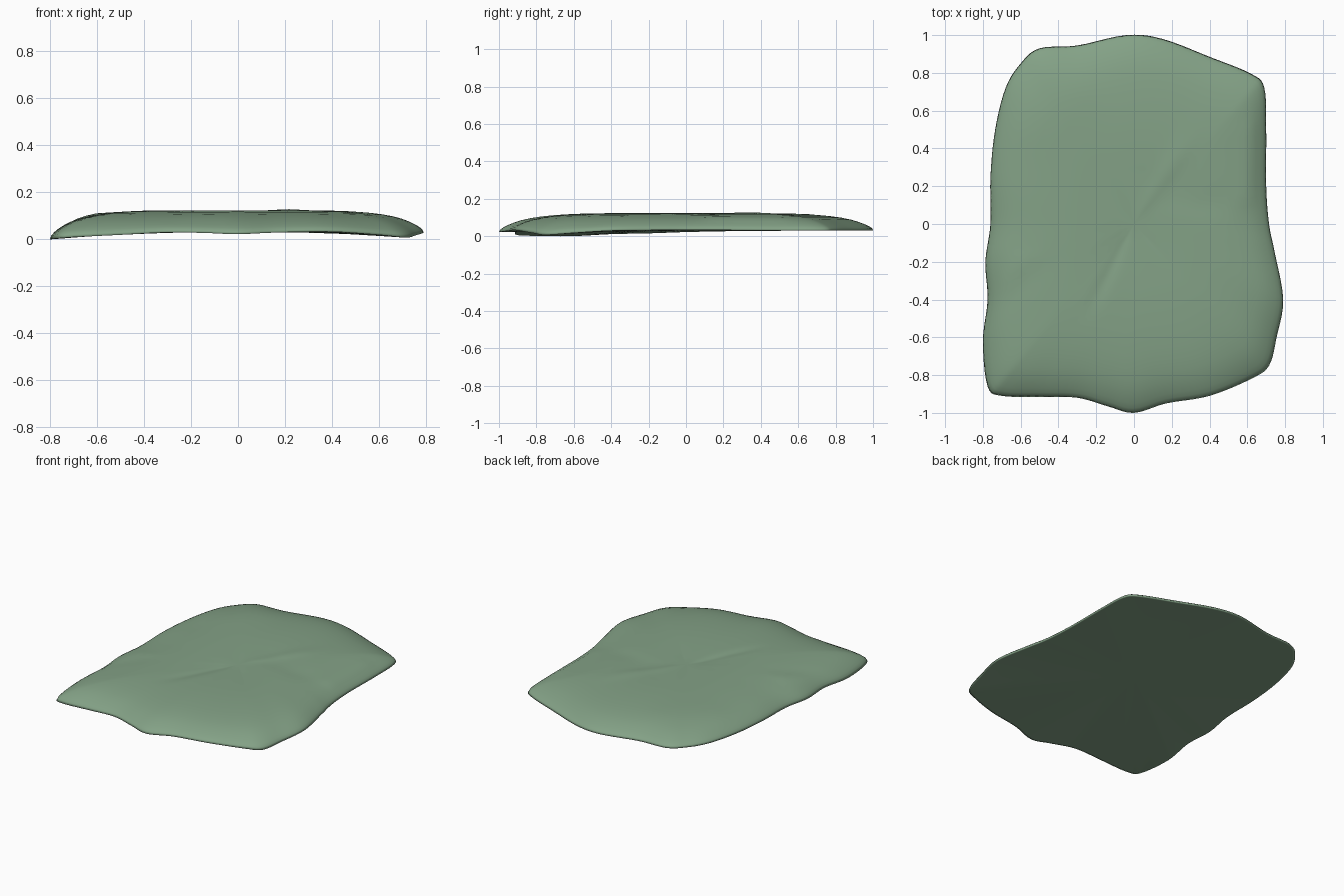
import bpy, bmesh, math
from mathutils import Vector

if "Cube" in bpy.data.objects:
    bpy.data.objects.remove(bpy.data.objects["Cube"])

# Rim of the slab, clockwise from the right: x, y, rim height
RIM = [(.70, .2, .035), (.715, 0, .035), (.745, -.15, .035), (.79, -.4, .032),
       (.755, -.6, .02), (.715, -.75, .01), (.62, -.82, .02), (.4, -.91, .035),
       (.17, -.95, .032), (0, -1, .025), (-.14, -.965, .03), (-.3, -.92, .032),
       (-.5, -.915, .022), (-.7, -.91, .012), (-.775, -.86, .006), (-.8, -.62, .003),
       (-.775, -.4, .014), (-.787, -.2, .018), (-.76, 0, .025), (-.76, .25, .03),
       (-.735, .5, .032), (-.68, .72, .034), (-.6, .85, .034), (-.5, .93, .034),
       (-.3, .945, .034), (-.04, 1, .033), (.15, .98, .033), (.4, .885, .033),
       (.62, .795, .033), (.69, .72, .033), (.70, .5, .033)]
# Dome cross-section: distance from centre, share of full height
TOP = [(.992, .14), (.975, .26), (.95, .38), (.92, .5), (.88, .63), (.83, .74),
       (.77, .83), (.7, .9), (.6, .96), (.5, .99), (.4, 1), (.3, .99),
       (.2, .97), (.1, .95)]
# Underside: distance from centre, blend from rim height to middle height
UNDER = [(.985, .03), (.95, .1), (.85, .3), (.65, .65), (.4, .9), (.2, 1)]
# Shallow folds on the top: start x, y, end x, y, width, height
FOLDS = [(-.03, -.04, -.2, -.4, .035, -.006), (.05, .1, .25, .38, .05, .005),
         (.1, .2, .4, .1, .07, -.005), (-.78, -.45, -.6, -.2, .05, .006),
         (.6, .15, .62, .5, .05, .006), (-.55, .5, -.3, .7, .12, .004)]
STEPS = 5


def spline(pts):
    out, n = [], len(pts)
    for i in range(n):
        a, b, c, d = (Vector(pts[(i + k) % n]) for k in (-1, 0, 1, 2))
        for s in range(STEPS):
            t = s / STEPS
            out.append(.5 * (2 * b + (c - a) * t + (2 * a - 5 * b + 4 * c - d) * t * t
                             + (3 * b - a - 3 * c + d) * t ** 3))
    return out


def folds(x, y):
    h = 0
    for ax, ay, bx, by, w, amp in FOLDS:
        a, d = Vector((ax, ay)), Vector((bx - ax, by - ay))
        p = Vector((x, y)) - a
        t = max(0, min(1, p.dot(d) / d.length_squared))
        h += amp * math.exp(-((p - d * t).length / w) ** 2)
    return h


rim = spline(RIM)
n = len(rim)
bm = bmesh.new()
rim_verts = [bm.verts.new(p) for p in rim]


def shell(rings, height, centre_z, flip):
    prev = rim_verts
    for s, f in rings:
        ring = [bm.verts.new((p.x * s, p.y * s, height(p, s, f))) for p in rim]
        for i in range(n):
            j = (i + 1) % n
            q = (prev[i], prev[j], ring[j], ring[i])
            bm.faces.new(q[::-1] if flip else q)
        prev = ring
    c = bm.verts.new((0, 0, centre_z))
    for i in range(n):
        q = (prev[i], prev[(i + 1) % n], c)
        bm.faces.new(q[::-1] if flip else q)


# Domed top and gently hollow underside
shell(TOP, lambda p, s, f: p.z + (.126 - p.z) * f + folds(p.x * s, p.y * s) * min(1, (1 - s) * 8),
      .119, True)
shell(UNDER, lambda p, s, f: p.z + (.034 - p.z) * f, .034, False)
bmesh.ops.recalc_face_normals(bm, faces=bm.faces)

mesh = bpy.data.meshes.new("stone_slab")
bm.to_mesh(mesh)
bm.free()
low = min(v.co.z for v in mesh.vertices)
for v in mesh.vertices:
    v.co.z -= low
for f in mesh.polygons:
    f.use_smooth = True
slab = bpy.data.objects.new("stone_slab", mesh)
bpy.context.collection.objects.link(slab)

mat = bpy.data.materials.new("moss_green")
mat.diffuse_color = (.23, .36, .24, 1)
mat.use_nodes = True
mat.node_tree.nodes["Principled BSDF"].inputs["Base Color"].default_value = mat.diffuse_color
mesh.materials.append(mat)
